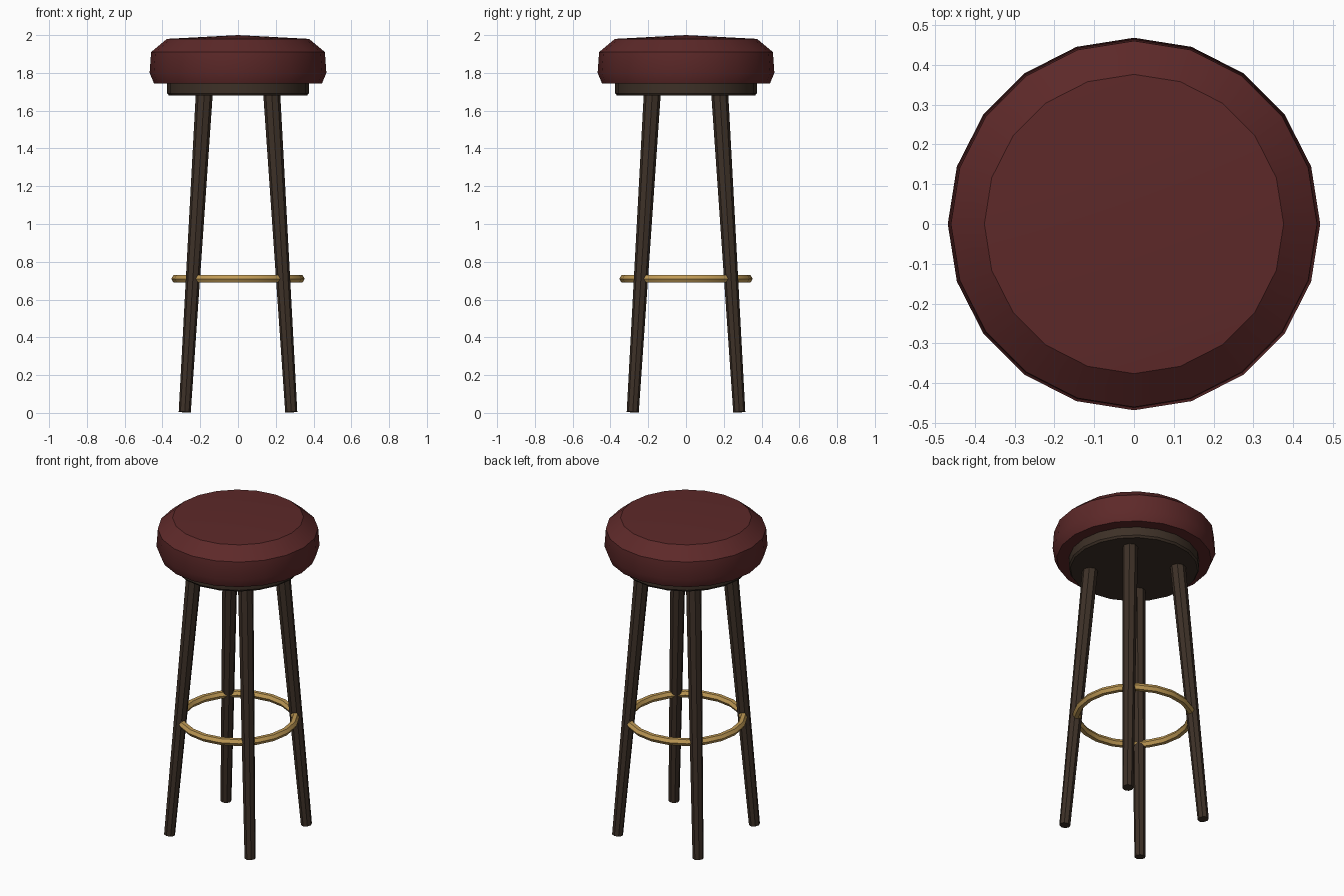
import bpy, bmesh, math
from mathutils import Vector

if "Cube" in bpy.data.objects:
    bpy.data.objects.remove(bpy.data.objects["Cube"], do_unlink=True)


def material(name, rgb):
    m = bpy.data.materials.new(name)
    m.use_nodes = True
    m.diffuse_color = (*rgb, 1)
    m.node_tree.nodes["Principled BSDF"].inputs["Base Color"].default_value = (*rgb, 1)
    return m


leather = material("oxblood leather", (0.11, 0.022, 0.022))
wood = material("dark wood", (0.047, 0.03, 0.02))
brass = material("brass", (0.52, 0.32, 0.09))


def finish(name, bm, mat, angle=30):
    bmesh.ops.recalc_face_normals(bm, faces=bm.faces)
    me = bpy.data.meshes.new(name)
    bm.to_mesh(me)
    bm.free()
    me.materials.append(mat)
    ob = bpy.data.objects.new(name, me)
    bpy.context.collection.objects.link(ob)
    bpy.ops.object.select_all(action='DESELECT')
    ob.select_set(True)
    bpy.context.view_layer.objects.active = ob
    bpy.ops.object.shade_smooth_by_angle(angle=math.radians(angle))
    return ob


def lathe(name, profile, mat, closed=False, sides=20):
    """Spin (radius, z) points around the z axis."""
    bm = bmesh.new()
    verts = [bm.verts.new((r, 0, z)) for r, z in profile]
    pairs = list(zip(verts, verts[1:]))
    if closed:
        pairs.append((verts[-1], verts[0]))
    edges = [bm.edges.new(p) for p in pairs]
    bmesh.ops.spin(bm, geom=verts + edges, cent=(0, 0, 0), axis=(0, 0, 1),
                   angle=math.tau, steps=sides, use_duplicate=False)
    bmesh.ops.remove_doubles(bm, verts=bm.verts, dist=1e-4)
    return finish(name, bm, mat)


# Padded seat with a slightly domed top
lathe("seat_cushion", [(0, 1.745), (0.445, 1.745), (0.468, 1.80), (0.46, 1.91),
                       (0.376, 1.98), (0, 2.0)], leather)

# Wooden disc under the cushion
lathe("seat_base", [(0, 1.68), (0.366, 1.68), (0.375, 1.692), (0.375, 1.75),
                    (0, 1.75)], wood)

# Footrest ring with a six-sided section
ring = [(0.33 + 0.023 * math.cos(a), 0.71 + 0.023 * math.sin(a))
        for a in (i * math.tau / 6 for i in range(6))]
lathe("foot_ring", ring, brass, closed=True)

# Four splayed, tapered legs
for sx, side in ((1, "left"), (-1, "right")):
    for sy, end in ((-1, "front"), (1, "back")):
        foot = Vector((sx * 0.282, sy * 0.282, 0.004))
        head = Vector((sx * 0.178, sy * 0.178, 1.70))
        axis = head - foot
        bm = bmesh.new()
        bmesh.ops.create_cone(bm, cap_ends=True, segments=8, radius1=0.032,
                              radius2=0.045, depth=axis.length)
        bm.transform(axis.to_track_quat('Z', 'Y').to_matrix().to_4x4())
        bmesh.ops.translate(bm, verts=bm.verts, vec=(foot + head) / 2)
        finish(f"{end}_{side}_leg", bm, wood)
